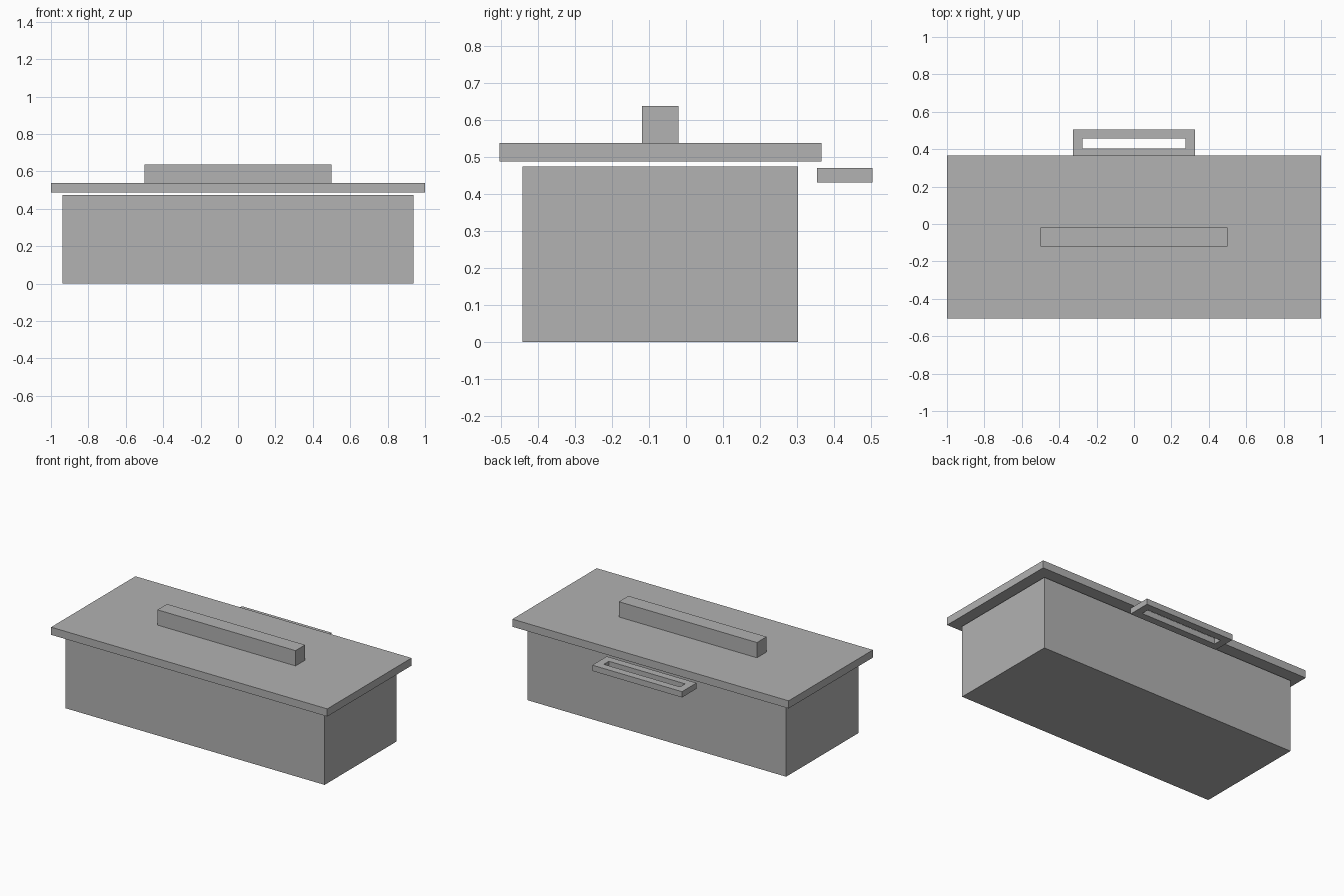
import bpy
import bmesh

cube = bpy.data.objects.get("Cube")
if cube:
    bpy.data.objects.remove(cube, do_unlink=True)

GREY = (0.445, 0.445, 0.445, 1.0)
grey = bpy.data.materials.new("plain grey")
grey.use_nodes = True
grey.diffuse_color = GREY
grey.node_tree.nodes["Principled BSDF"].inputs["Base Color"].default_value = GREY


def add_object(name, bm):
    mesh = bpy.data.meshes.new(name)
    bm.to_mesh(mesh)
    bm.free()
    mesh.materials.append(grey)
    obj = bpy.data.objects.new(name, mesh)
    bpy.context.collection.objects.link(obj)
    return obj


def block(name, half_x, y, z):
    """Box centred on x, spanning the given y and z ranges."""
    bm = bmesh.new()
    bmesh.ops.create_cube(bm, size=1)
    bmesh.ops.scale(bm, vec=(2 * half_x, y[1] - y[0], z[1] - z[0]), verts=bm.verts)
    bmesh.ops.translate(bm, vec=(0, sum(y) / 2, sum(z) / 2), verts=bm.verts)
    return add_object(name, bm)


def frame(name, half_x, y, z, rim):
    """Rectangular ring with an even rim, extruded upward."""
    bm = bmesh.new()
    loops = []
    for r in (0, rim):
        x0, y0, y1 = half_x - r, y[0] + r, y[1] - r
        corners = ((-x0, y0), (x0, y0), (x0, y1), (-x0, y1))
        loops.append([bm.verts.new((cx, cy, z[0])) for cx, cy in corners])
    outer, inner = loops
    for i in range(4):
        j = (i + 1) % 4
        bm.faces.new((outer[i], outer[j], inner[j], inner[i]))
    result = bmesh.ops.extrude_face_region(bm, geom=bm.faces[:], use_keep_orig=True)
    top = [v for v in result["geom"] if isinstance(v, bmesh.types.BMVert)]
    bmesh.ops.translate(bm, vec=(0, 0, z[1] - z[0]), verts=top)
    bmesh.ops.recalc_face_normals(bm, faces=bm.faces[:])
    return add_object(name, bm)


# Container and the lid floating just above it
block("box_body", 0.9375, (-0.443, 0.303), (0, 0.475))
block("lid", 1.0, (-0.505, 0.367), (0.488, 0.538))

# Grip bar on the lid and open loop handle at the back
block("lid_grip", 0.5, (-0.119, -0.02), (0.538, 0.638))
frame("back_handle", 0.325, (0.355, 0.505), (0.432, 0.47), 0.049)
